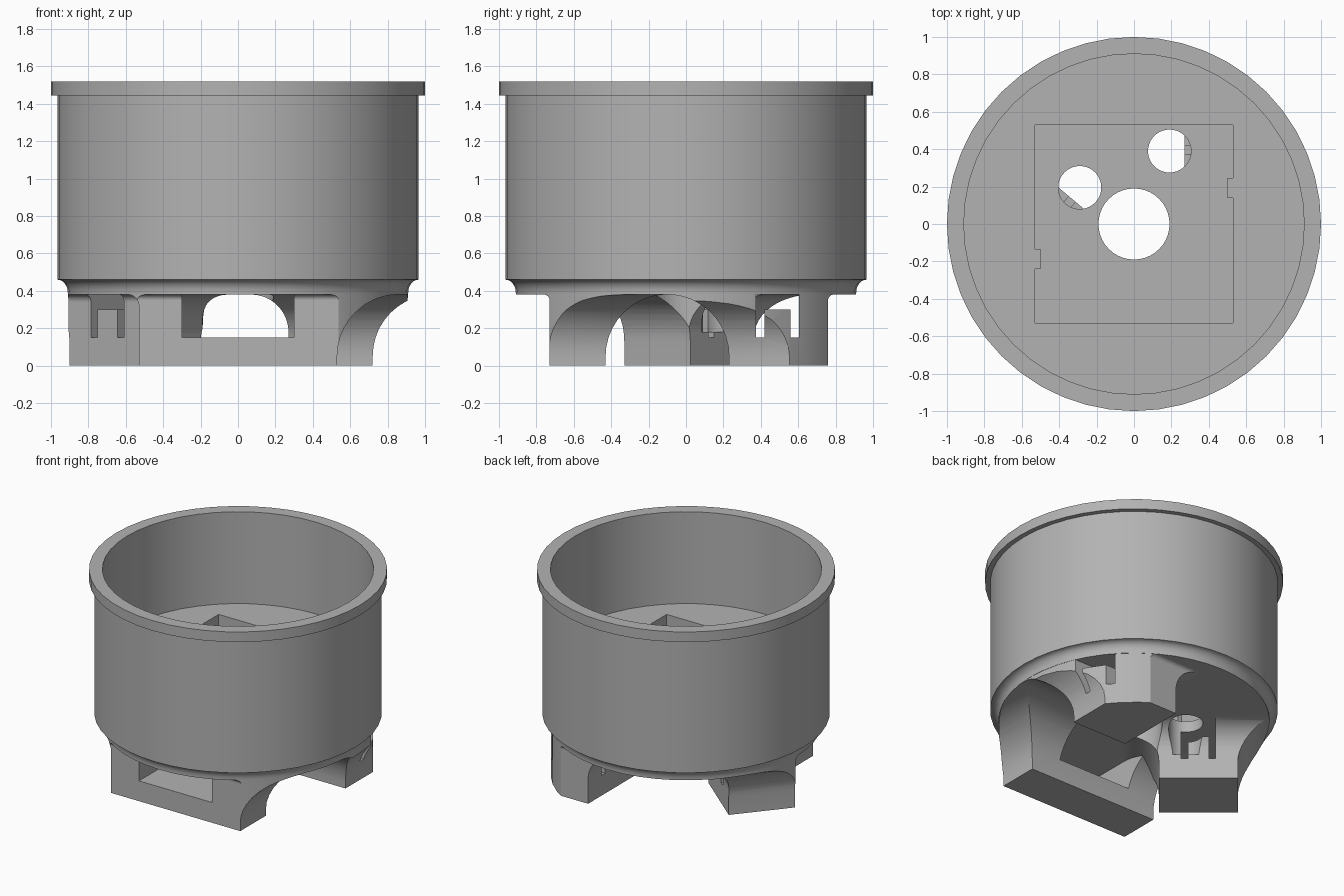
import bpy, bmesh, math
from mathutils import Matrix

if "Cube" in bpy.data.objects:
    bpy.data.objects.remove(bpy.data.objects["Cube"])

SEG = 48
grey = bpy.data.materials.new("plain grey")
grey.diffuse_color = (0.45, 0.45, 0.45, 1)
grey.use_nodes = True
grey.node_tree.nodes["Principled BSDF"].inputs["Base Color"].default_value = grey.diffuse_color


def new_object(name, bm):
    bmesh.ops.recalc_face_normals(bm, faces=bm.faces)
    me = bpy.data.meshes.new(name)
    bm.to_mesh(me)
    bm.free()
    ob = bpy.data.objects.new(name, me)
    bpy.context.collection.objects.link(ob)
    return ob


def box(name, x, y, z, rot=0.0):
    bm = bmesh.new()
    size = Matrix.Diagonal((x[1] - x[0], y[1] - y[0], z[1] - z[0], 1))
    mid = Matrix.Translation([(a + b) / 2 for a, b in (x, y, z)])
    bmesh.ops.create_cube(bm, size=1, matrix=Matrix.Rotation(rot, 4, 'Z') @ mid @ size)
    return new_object(name, bm)


def cylinder(name, x, y, r, z0, z1, seg=SEG):
    bm = bmesh.new()
    bmesh.ops.create_cone(bm, cap_ends=True, segments=seg, radius1=r, radius2=r, depth=z1 - z0,
                          matrix=Matrix.Translation((x, y, (z0 + z1) / 2)))
    return new_object(name, bm)


def boolean(ob, tool, op='DIFFERENCE'):
    mod = ob.modifiers.new("cut", 'BOOLEAN')
    mod.operation, mod.solver, mod.object = op, 'EXACT', tool
    bpy.context.view_layer.objects.active = ob
    bpy.ops.object.modifier_apply(modifier=mod.name)
    bpy.data.objects.remove(tool)


def lathe(name, profile):
    """Revolve a profile whose two ends lie on the axis."""
    bm = bmesh.new()
    rings = []
    for r, z in profile:
        if r == 0:
            rings.append([bm.verts.new((0, 0, z))] * SEG)
        else:
            rings.append([bm.verts.new((r * math.cos(2 * math.pi * i / SEG),
                                        r * math.sin(2 * math.pi * i / SEG), z)) for i in range(SEG)])
    for a, b in zip(rings, rings[1:]):
        for i in range(SEG):
            j = (i + 1) % SEG
            bm.faces.new(list(dict.fromkeys((a[i], a[j], b[j], b[i]))))
    return new_object(name, bm)


def flared_leg(name, x, y, radii, rot=0.0):
    """Block whose four sides curve outward into the plate; radii: -x, +x, -y, +y."""
    def flare(r, z):
        t = min(1.0, max(0.0, (z - (0.38 - r)) / r))
        return r * (1 - math.sqrt(1 - t * t))
    levels = {0.0, 0.4}
    for r in radii:
        levels |= {round(0.38 - r + r * math.sin(k * math.pi / 20), 4) for k in range(11)}
    bm = bmesh.new()
    rings = []
    for z in sorted(levels):
        a, b, c, d = [flare(r, z) for r in radii]
        x0, x1, y0, y1 = x[0] - a, x[1] + b, y[0] - c, y[1] + d
        rings.append([bm.verts.new((px, py, z)) for px, py in
                      ((x0, y0), (x1, y0), (x1, y1), (x0, y1))])
    for lo, hi in zip(rings, rings[1:]):
        for i in range(4):
            j = (i + 1) % 4
            bm.faces.new((lo[i], lo[j], hi[j], hi[i]))
    bm.faces.new(rings[0])
    bm.faces.new(rings[-1])
    bm.transform(Matrix.Rotation(rot, 4, 'Z'))
    ob = new_object(name, bm)
    boolean(ob, cylinder("clip", 0, 0, 0.908, -0.1, 0.6), 'INTERSECT')
    return ob


# Cup: plate, cove, wall, rim and inner floor
cove = [(0.965 - 0.055 * math.cos(a), 0.39 + 0.07 * math.sin(a))
        for a in [k * math.pi / 12 for k in range(7)]]
cup = lathe("cup", [(0, 0.38), (0.91, 0.38)] + cove +
            [(0.965, 1.445), (1, 1.445), (1, 1.52), (0.91, 1.52), (0.91, 0.84), (0, 0.84)])

# Square pocket with a small key on each side
pocket = box("pocket", (-0.53, 0.53), (-0.53, 0.53), (0.46, 0.95))
boolean(pocket, box("key", (-0.6, -0.5), (-0.24, -0.135), (0.4, 1.0)))
boolean(pocket, box("key", (0.5, 0.6), (0.14, 0.245), (0.4, 1.0)))
boolean(cup, pocket)

# Front leg: wide bar with an open window
front_leg = flared_leg("front_leg", (-0.53, 0.53), (-0.73, -0.43), (0.06, 0.33, 0.03, 0.33))
boolean(front_leg, box("window", (-0.30, 0.30), (-1, 0), (0.15, 0.38)))

# Rear legs: each has a window with a tab standing in it
right_leg = flared_leg("right_leg", (0.27, 0.72), (0.23, 0.76), (0.2, 0.33, 0.33, 0.03))
turn = math.radians(50)
left_leg = flared_leg("left_leg", (-0.571, -0.11), (0.167, 0.697), (0.04, 0.2, 0.25, 0.25), turn)
for leg, x, mid, rot in ((right_leg, (-0.1, 1.1), 0.49, 0), (left_leg, (-1, 0.4), 0.432, turn)):
    for side in (-1, 1):
        slot = sorted((mid + side * 0.07, mid + side * 0.115))
        boolean(leg, box("slot", x, slot, (0.15, 0.38), rot))
    boolean(leg, box("gap", x, (mid - 0.08, mid + 0.08), (0.30, 0.38), rot))

# Centre hole and two cable holes
for ob in (cup, front_leg, right_leg, left_leg):
    for hx, hy, r, z0 in ((0, 0, 0.19, -0.1), (-0.29, 0.195, 0.115, 0.18), (0.19, 0.39, 0.115, 0.18)):
        boolean(ob, cylinder("hole", hx, hy, r, z0, 0.7, 40))

# Finish: one colour, smooth curves with sharp edges
for ob in (cup, front_leg, right_leg, left_leg):
    ob.data.materials.clear()
    ob.data.materials.append(grey)
    bpy.ops.object.select_all(action='DESELECT')
    ob.select_set(True)
    bpy.context.view_layer.objects.active = ob
    bpy.ops.object.shade_smooth_by_angle(angle=math.radians(25))
